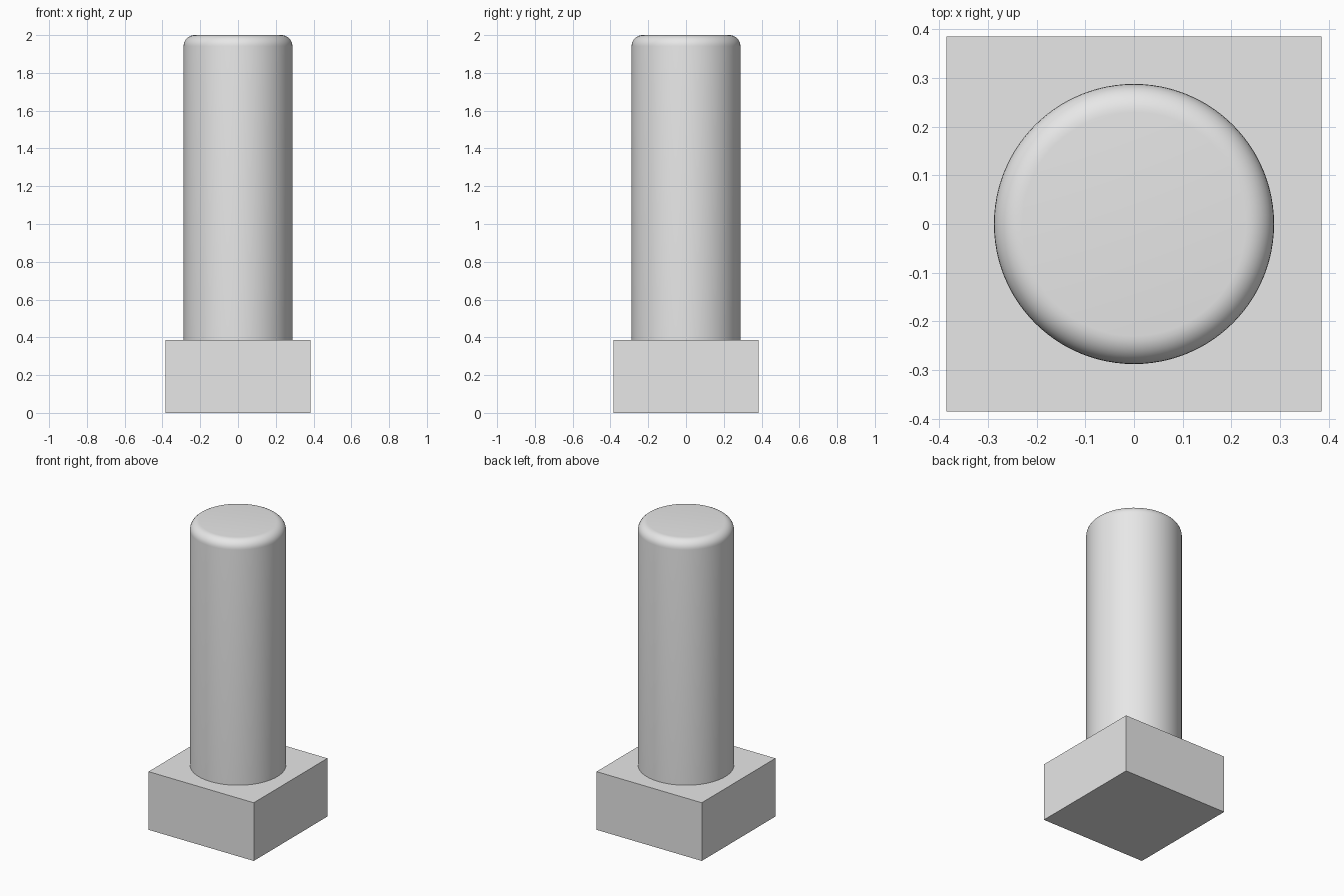
import bpy, bmesh, math

cube = bpy.data.objects.get("Cube")
if cube:
    bpy.data.objects.remove(cube, do_unlink=True)

BASE_HALF, BASE_HEIGHT = 0.385, 0.385
RADIUS, ROUNDING, TOP = 0.288, 0.058, 2.0

grey = bpy.data.materials.new("plain_grey")
grey.use_nodes = True
colour = (0.8, 0.8, 0.8, 1)
grey.diffuse_color = colour
grey.node_tree.nodes["Principled BSDF"].inputs["Base Color"].default_value = colour


def add_object(name, bm):
    mesh = bpy.data.meshes.new(name)
    bmesh.ops.recalc_face_normals(bm, faces=bm.faces)
    bm.to_mesh(mesh)
    bm.free()
    mesh.materials.append(grey)
    obj = bpy.data.objects.new(name, mesh)
    bpy.context.collection.objects.link(obj)
    return obj


# Square base block
bm = bmesh.new()
bmesh.ops.create_cube(bm, size=1)
for v in bm.verts:
    v.co.x *= 2 * BASE_HALF
    v.co.y *= 2 * BASE_HALF
    v.co.z = (v.co.z + 0.5) * BASE_HEIGHT
add_object("square_base", bm)

# Round shaft with a rounded top rim
bm = bmesh.new()
bmesh.ops.create_cone(bm, cap_ends=True, segments=96, radius1=RADIUS,
                      radius2=RADIUS, depth=TOP - BASE_HEIGHT)
bmesh.ops.translate(bm, verts=bm.verts, vec=(0, 0, (TOP + BASE_HEIGHT) / 2))
rim = [e for e in bm.edges if all(v.co.z > TOP - 0.01 for v in e.verts)]
bmesh.ops.bevel(bm, geom=rim, offset=ROUNDING, segments=8, profile=0.5,
                affect='EDGES')
shaft = add_object("round_shaft", bm)

bpy.ops.object.select_all(action='DESELECT')
shaft.select_set(True)
bpy.context.view_layer.objects.active = shaft
bpy.ops.object.shade_smooth_by_angle(angle=math.radians(30))
